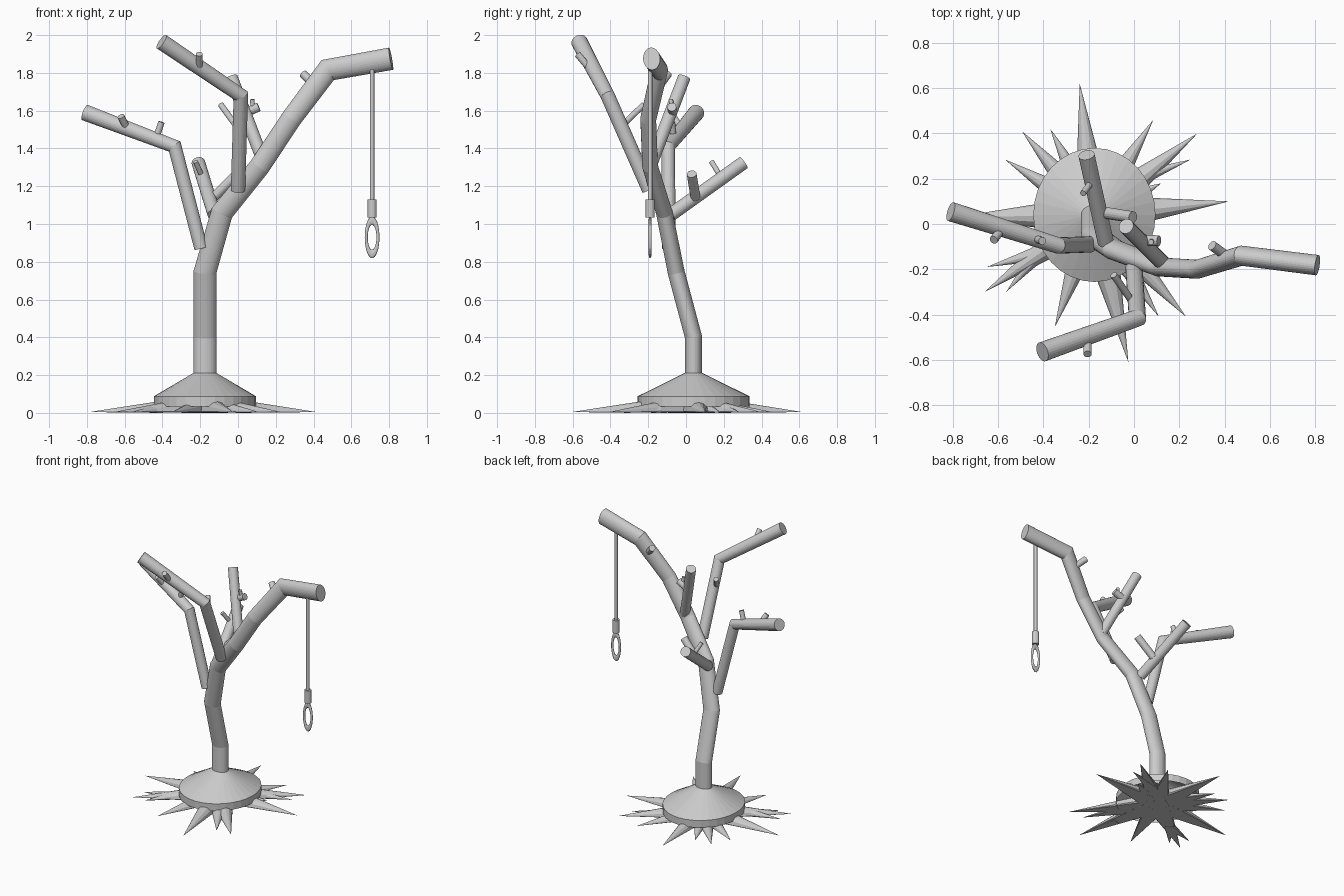
import bpy
from math import cos, sin, pi
from mathutils import Vector as V

if "Cube" in bpy.data.objects:
    bpy.data.objects.remove(bpy.data.objects["Cube"])


def make(name, verts, faces):
    me = bpy.data.meshes.new(name)
    me.from_pydata([tuple(v) for v in verts], [], faces)
    me.update()
    ob = bpy.data.objects.new(name, me)
    bpy.context.collection.objects.link(ob)
    return ob


def loft(name, rings, cap_start=True, cap_end=True):
    n = len(rings[0])
    verts = [v for r in rings for v in r]
    faces = [(k * n + i, k * n + (i + 1) % n, (k + 1) * n + (i + 1) % n, (k + 1) * n + i)
             for k in range(len(rings) - 1) for i in range(n)]
    if cap_start:
        faces.append(tuple(reversed(range(n))))
    if cap_end:
        faces.append(tuple(range(len(verts) - n, len(verts))))
    return make(name, verts, faces)


def limb(name, pts, ru, rv=None, scales=None, n=24):
    """Sweep an elliptical section along a polyline with mitred joints."""
    pts = [V(p) for p in pts]
    rv = rv or ru
    scales = scales or [1] * len(pts)
    dirs = [(b - a).normalized() for a, b in zip(pts, pts[1:])]
    d = dirs[0]
    v = V((0, 1, 0))
    v = (v - d * v.dot(d)).normalized()
    u = v.cross(d)
    ring = [u * ru * cos(2 * pi * i / n) + v * rv * sin(2 * pi * i / n) for i in range(n)]
    rings = [[pts[0] + q * scales[0] for q in ring]]
    for k, d in enumerate(dirs):
        nrm = (d + dirs[k + 1]).normalized() if k + 1 < len(dirs) else d
        ring = [q - d * (q.dot(nrm) / d.dot(nrm)) for q in ring]
        rings.append([pts[k + 1] + q * scales[k + 1] for q in ring])
    return loft(name, rings)


# Trunk running out into the long right branch
limb("trunk", [(-.175, .04, .15), (-.175, .04, .4), (-.175, -.052, .745), (-.085, -.115, 1.06),
               (.115, -.19, 1.305), (.28, -.2, 1.555), (.475, -.14, 1.815), (.81, -.182, 1.875)],
     .06, .045, [1, 1, 1, .97, .92, .92, .97, 1], 32)

# Main branches
limb("left_branch", [(-.195, -.09, .87), (-.335, -.095, 1.41), (-.81, .055, 1.59)],
     .036, scales=[1, 1, 1.2])
limb("front_branch", [(0, -.195, 1.18), (.015, -.415, 1.68), (-.405, -.565, 1.965)],
     .038, scales=[1, 1, 1.15])
limb("rear_branch", [(-.125, -.08, 1.05), (-.21, .305, 1.325)], .036)
limb("upper_branch", [(.135, -.18, 1.33), (-.035, -.01, 1.775)], .034)

# Short twigs: base, tip, radius
for i, (a, b, r) in enumerate([
    ((-.205, -.5, 1.81), (-.205, -.575, 1.9), .018),
    ((-.01, -.34, 1.52), (-.09, -.225, 1.63), .016),
    ((-.13, .05, 1.14), (-.005, .03, 1.265), .026),
    ((-.185, .19, 1.24), (-.225, .135, 1.33), .014),
    ((-.575, -.01, 1.48), (-.62, -.07, 1.57), .019),
    ((-.435, -.065, 1.45), (-.405, -.075, 1.54), .017),
    ((.03, -.07, 1.585), (.11, -.075, 1.62), .024),
    ((.08, -.075, 1.6), (.075, -.08, 1.66), .012),
    ((.42, -.15, 1.72), (.345, -.095, 1.795), .022),
]):
    limb(f"twig_{i}", [a, b], r, n=16)

# Flared base, open underneath
C = V((-.175, .04, 0))
loft("trunk_base", [[C + V((rx * cos(2 * pi * i / 32), ry * sin(2 * pi * i / 32), z)) for i in range(32)]
                    for rx, ry, z in [(.27, .296, .035), (.27, .296, .088), (.06, .045, .212)]],
     False, True)


# Pointed roots lying on the ground
def root(name, start, tip, r, n=12):
    a, b = V((*start, .01)), V((*tip, .004))
    d = (b - a).normalized()
    u = d.cross(V((0, 0, 1))).normalized()
    verts = []
    for i in range(n):
        p = a + u * r * cos(2 * pi * i / n) + V((0, 0, r * sin(2 * pi * i / n)))
        p.z = max(p.z, 0)
        verts.append(p)
    make(name, verts + [b], [(i, (i + 1) % n, n) for i in range(n)] + [tuple(reversed(range(n)))])


tips = [(-.24, .62), (.085, .46), (.28, .4), (.42, .1), (.23, -.41), (.11, -.41), (-.025, -.61),
        (-.35, -.455), (-.66, -.3), (-.79, .03), (-.57, .285), (-.495, .41), (-.37, .42)]
for i, t in enumerate(tips):
    length = (V((*t, 0)) - C).length
    root(f"root_{i}", (C.x, C.y), t, .04 + .08 * length)
forks = [((.02, .2), (.25, .285)), ((.0, .12), (.12, .18)), ((-.42, -.13), (-.65, -.19)),
         ((-.42, -.13), (-.565, -.3)), ((.02, -.15), (.1, -.27)), ((-.1, -.3), (-.07, -.43))]
for i, (s, t) in enumerate(forks):
    root(f"root_fork_{i}", s, t, .035)

# Hanging rope with knot and loop
limb("rope", [(.71, -.19, 1.84), (.71, -.19, 1.1)], .012, n=16)
limb("rope_knot", [(.71, -.19, 1.13), (.71, -.19, 1.035)], .024, n=16)
bpy.ops.mesh.primitive_torus_add(location=(.71, -.19, .93), rotation=(pi / 2, 0, 0),
                                 major_radius=.031, minor_radius=.008,
                                 major_segments=32, minor_segments=12)
loop = bpy.context.object
loop.name = "rope_loop"
loop.scale = (1, 2.85, 1)
